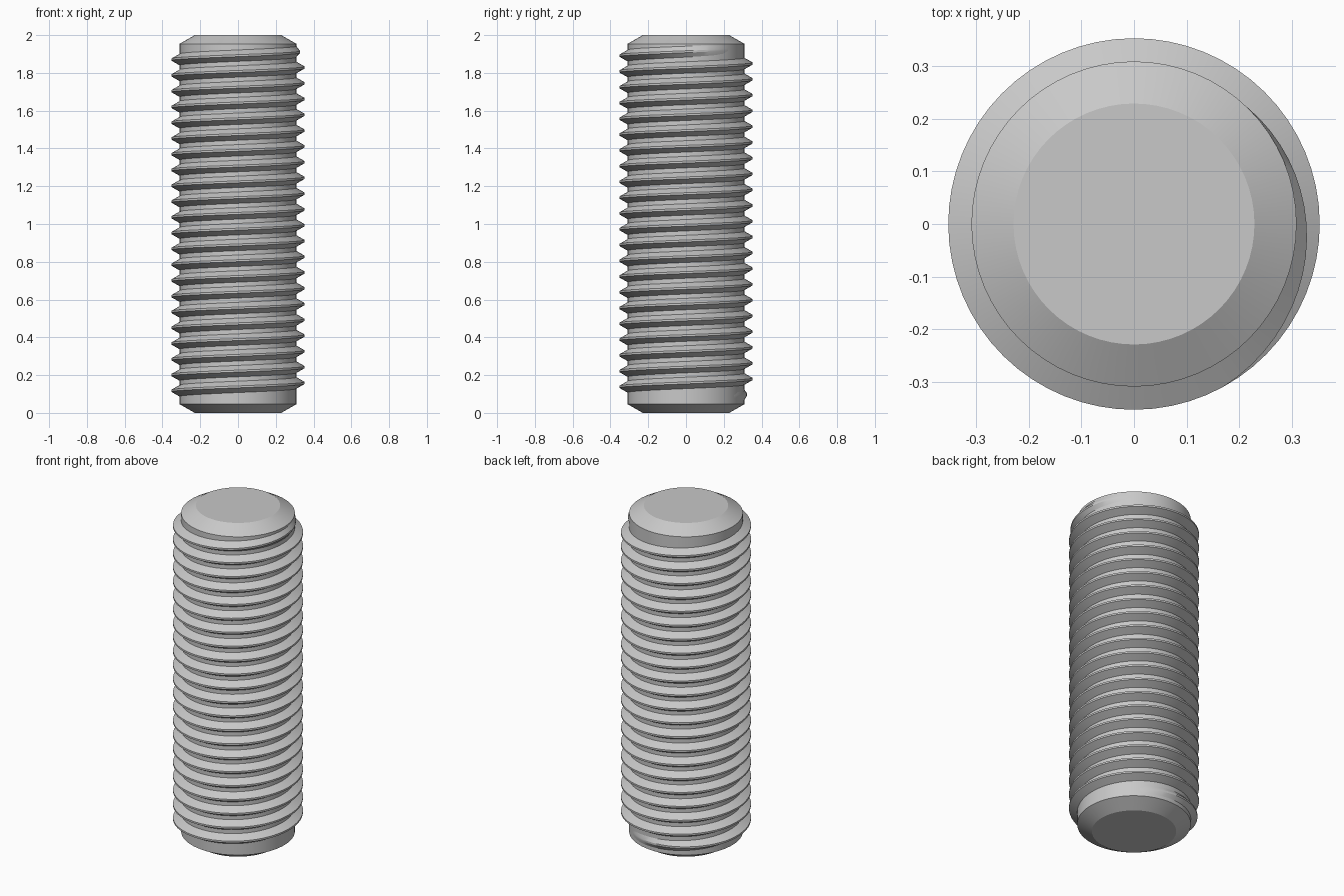
import bpy
import bmesh
from math import cos, sin, radians, tau

SEGMENTS = 64        # sides per turn
LENGTH = 2.0
CORE_R = 0.309       # root radius
OUTER_R = 0.353      # crest radius
TIP_R = 0.229        # flat end radius
CHAMFER = 0.046
PITCH = 0.0835
TURNS = 22
START_Z = 0.087
START_ANGLE = radians(51)
FADE = radians(112)  # run-out at each end of the thread
SINK = 0.002         # thread foot buried in the core

if "Cube" in bpy.data.objects:
    bpy.data.objects.remove(bpy.data.objects["Cube"], do_unlink=True)

steel = bpy.data.materials.new("steel grey")
steel.use_nodes = True
GREY = (0.58, 0.58, 0.58, 1.0)
steel.diffuse_color = GREY
steel.node_tree.nodes["Principled BSDF"].inputs["Base Color"].default_value = GREY


def loft(name, rings):
    """Skin a row of closed cross-sections and cap both ends."""
    bm = bmesh.new()
    rows = [[bm.verts.new(p) for p in ring] for ring in rings]
    for a, b in zip(rows, rows[1:]):
        for i in range(len(a)):
            j = (i + 1) % len(a)
            bm.faces.new((a[i], a[j], b[j], b[i]))
    bm.faces.new(rows[0][::-1])
    bm.faces.new(rows[-1])
    bmesh.ops.recalc_face_normals(bm, faces=bm.faces)
    mesh = bpy.data.meshes.new(name)
    bm.to_mesh(mesh)
    bm.free()
    mesh.materials.append(steel)
    obj = bpy.data.objects.new(name, mesh)
    bpy.context.collection.objects.link(obj)
    bpy.ops.object.select_all(action='DESELECT')
    obj.select_set(True)
    bpy.context.view_layer.objects.active = obj
    bpy.ops.object.shade_smooth_by_angle(angle=radians(25))
    return obj


def polar(r, angle, z):
    return (r * cos(angle), r * sin(angle), z)


# Core rod with chamfered ends
profile = [(TIP_R, 0), (CORE_R, CHAMFER),
           (CORE_R, LENGTH - CHAMFER), (TIP_R, LENGTH)]
loft("core_rod", [[polar(r, START_ANGLE + tau * i / SEGMENTS, z)
                   for i in range(SEGMENTS)] for r, z in profile])

# Right-handed thread with a trapezoid section, tapering out at both ends
crest_half = PITCH / 16
root_half = PITCH * 3 / 8
sections = []
for step in range(TURNS * SEGMENTS + 1):
    turn = tau * step / SEGMENTS
    angle = START_ANGLE + turn
    z = START_Z + PITCH * step / SEGMENTS
    fade = min(1, turn / FADE, (TURNS * tau - turn) / FADE)
    foot = CORE_R - SINK
    crest = foot + max(fade, 0.01) * (OUTER_R - foot)
    sections.append([polar(foot, angle, z - root_half),
                     polar(crest, angle, z - crest_half),
                     polar(crest, angle, z + crest_half),
                     polar(foot, angle, z + root_half)])
loft("screw_thread", sections)
